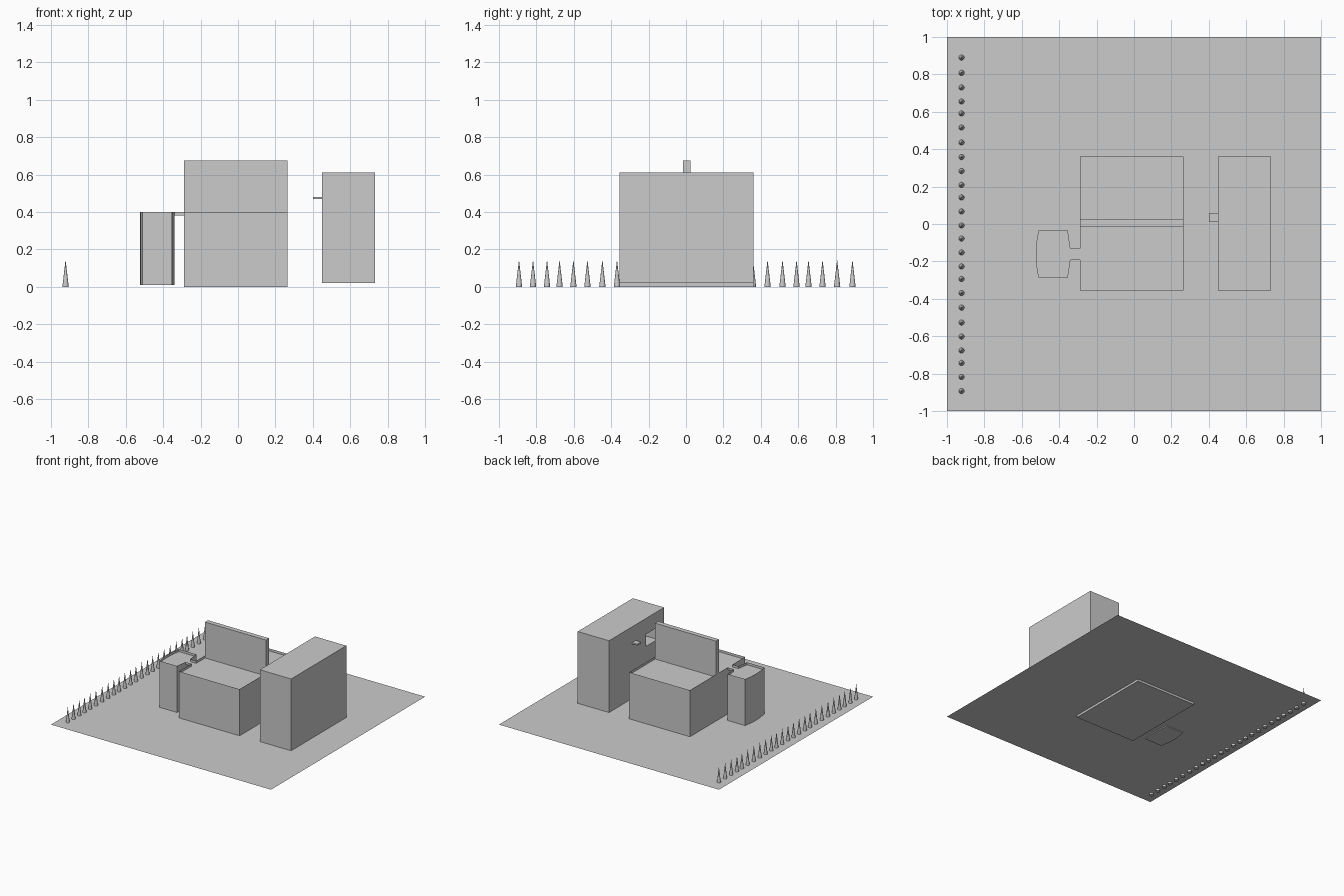
import bpy, bmesh, math

if "Cube" in bpy.data.objects:
    bpy.data.objects.remove(bpy.data.objects["Cube"])

grey = bpy.data.materials.new("plain_grey")
grey.diffuse_color = (0.6, 0.6, 0.6, 1)
grey.use_nodes = True
grey.node_tree.nodes["Principled BSDF"].inputs["Base Color"].default_value = grey.diffuse_color


def finish(name, bm):
    mesh = bpy.data.meshes.new(name)
    bm.to_mesh(mesh)
    bm.free()
    ob = bpy.data.objects.new(name, mesh)
    bpy.context.collection.objects.link(ob)
    mesh.materials.append(grey)
    return ob


def box(name, x0, x1, y0, y1, z0, z1):
    bm = bmesh.new()
    bmesh.ops.create_cube(bm, size=1)
    for v in bm.verts:
        v.co = ((x0 + x1) / 2 + v.co.x * (x1 - x0),
                (y0 + y1) / 2 + v.co.y * (y1 - y0),
                (z0 + z1) / 2 + v.co.z * (z1 - z0))
    return finish(name, bm)


def open_top(name, outline, z0, roof, rim, gap, floor=True):
    """Walls around an outline, a sunken roof and a thin parapet left open at edge number gap."""
    bm = bmesh.new()
    rings = [[bm.verts.new((x, y, z)) for x, y in outline] for z in (z0, roof, rim)]
    n = len(outline)
    for i in range(n):
        j = (i + 1) % n
        for k in (0, 1):
            if k == 0 or i != gap:
                bm.faces.new((rings[k][i], rings[k][j], rings[k + 1][j], rings[k + 1][i]))
    bm.faces.new(rings[1])
    bm.faces.new(rings[0][::-1])
    return finish(name, bm)


# Ground sheet
bm = bmesh.new()
bmesh.ops.create_grid(bm, x_segments=1, y_segments=1, size=1)
for v in bm.verts:
    v.co.z = 0.018
finish("ground", bm)

# Main hall with sunken roof, parapet open at the walkway
X0, X1, Y0, Y1 = -0.288, 0.264, -0.356, 0.36
W0, W1 = -0.193, -0.132
ROOF, RIM = 0.38, 0.40
open_top("main_hall", [(X0, Y0), (X1, Y0), (X1, Y1), (X0, Y1), (X0, W1), (X0, W0)],
         0.0, ROOF, RIM, 4)

# Tall fin wall across the roof
box("roof_fin", X0, X1, -0.016, 0.023, ROOF, 0.675)

# Side tower with bowed outer wall
open_top("side_tower", [(-0.511, -0.287), (-0.354, -0.287), (-0.34, W0), (-0.34, W1),
                        (-0.354, -0.036), (-0.511, -0.036), (-0.522, -0.10),
                        (-0.525, -0.162), (-0.522, -0.223)], 0.01, ROOF, RIM, 2)

# Walkway deck with two thin rails
bm = bmesh.new()
for a, b in (((-0.34, W0, ROOF), (X0, W1, ROOF)),
             ((-0.34, W0, ROOF), (X0, W0, RIM)),
             ((-0.34, W1, ROOF), (X0, W1, RIM))):
    if a[2] == b[2]:
        pts = [a, (b[0], a[1], a[2]), b, (a[0], b[1], a[2])]
    else:
        pts = [a, (b[0], a[1], a[2]), b, (a[0], a[1], b[2])]
    bm.faces.new([bm.verts.new(p) for p in pts])
finish("walkway", bm)

# Tall block with a recessed opening facing the hall
block = box("tall_block", 0.448, 0.732, Y0, Y1, 0.02, 0.61)
cutter = box("opening_cutter", 0.40, 0.56, -0.27, -0.12, 0.38, 0.48)
cutter.hide_render = True
cutter.hide_viewport = True
cut = block.modifiers.new("opening", 'BOOLEAN')
cut.operation = 'DIFFERENCE'
cut.object = cutter

# Small ledge on the block
box("ledge", 0.40, 0.448, 0.012, 0.06, 0.468, 0.48)

# Row of cone trees
tree_y = [0.89, 0.808, 0.73, 0.655, 0.591, 0.516, 0.436, 0.358, 0.283, 0.209, 0.142, 0.067,
          -0.008, -0.078, -0.152, -0.227, -0.294, -0.369, -0.447, -0.527, -0.602, -0.676,
          -0.743, -0.818, -0.893]
bm = bmesh.new()
for y in tree_y:
    made = bmesh.ops.create_cone(bm, cap_ends=True, segments=16, radius1=0.017, radius2=0, depth=0.145)
    bmesh.ops.translate(bm, verts=made["verts"], vec=(-0.922, y, 0.0725))
finish("tree_row", bm)
